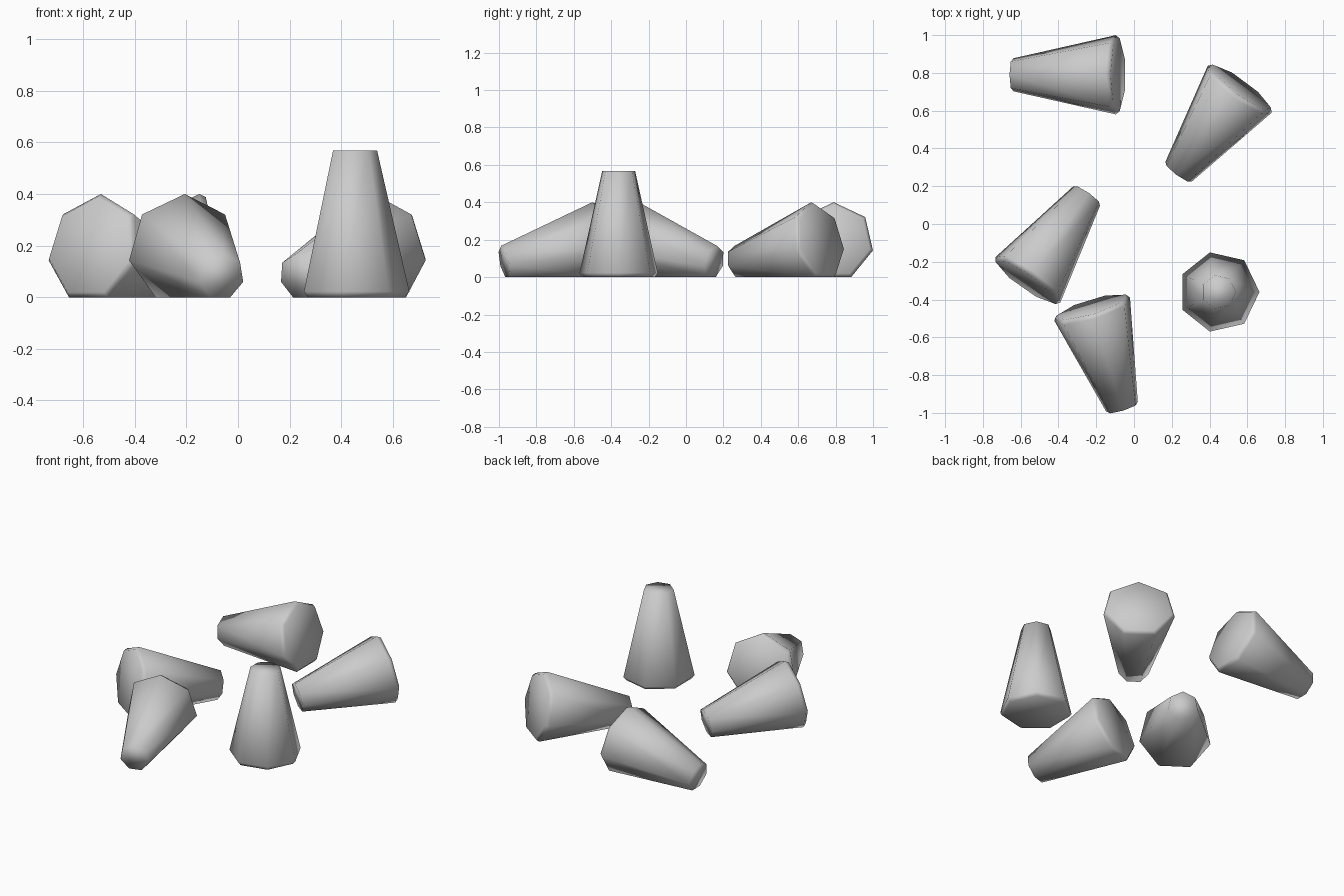
import bpy, bmesh
from math import radians, atan, cos, sin, pi
from mathutils import Matrix, Vector

cube = bpy.data.objects.get("Cube")
if cube:
    bpy.data.objects.remove(cube, do_unlink=True)

SIDES = 7
HEIGHT = 0.568
BASE_R, TOP_R = 0.215, 0.09
# Radius and height of each ring: chamfered foot, then a straight taper
PROFILE = [(0.198, 0.0), (BASE_R, 0.022), (TOP_R, HEIGHT)]
SLOPE = atan((BASE_R - TOP_R) * cos(pi / SIDES) / (HEIGHT - 0.022))

grey = bpy.data.materials.new("plain_grey")
grey.use_nodes = True
colour = (0.6, 0.6, 0.6, 1)
grey.diffuse_color = colour
grey.node_tree.nodes["Principled BSDF"].inputs["Base Color"].default_value = colour


def make_peg(name, centre, rotation):
    """Tapered seven-sided peg, turned, centred in plan and set on the floor."""
    bm = bmesh.new()
    rings = []
    for r, z in PROFILE:
        angles = [2 * pi * i / SIDES for i in range(SIDES)]
        rings.append([bm.verts.new((r * cos(a), r * sin(a), z)) for a in angles])
    for low, high in zip(rings, rings[1:]):
        for i in range(SIDES):
            j = (i + 1) % SIDES
            bm.faces.new((low[i], low[j], high[j], high[i]))
    bm.faces.new(rings[0][::-1])
    bm.faces.new(rings[-1])
    for face in bm.faces:
        face.smooth = True

    bm.transform(rotation)
    lo = Vector([min(v.co[k] for v in bm.verts) for k in range(3)])
    hi = Vector([max(v.co[k] for v in bm.verts) for k in range(3)])
    mid = (lo + hi) / 2
    bm.transform(Matrix.Translation((centre[0] - mid.x, centre[1] - mid.y, -lo.z)))

    mesh = bpy.data.meshes.new(name)
    bm.to_mesh(mesh)
    bm.free()
    mesh.materials.append(grey)
    obj = bpy.data.objects.new(name, mesh)
    bpy.context.scene.collection.objects.link(obj)


# Standing peg
make_peg("standing_peg", (0.46, -0.36), Matrix.Identity(4))

# Fallen pegs, each resting on one flat side
lay_down = Matrix.Rotation(-pi / 2 - SLOPE, 4, 'Y')
fallen = {
    "fallen_peg_back_right": ((-0.354, 0.79), 0),
    "fallen_peg_back_left": ((0.447, 0.534), 53.5),
    "fallen_peg_right": ((-0.457, -0.112), 235),
    "fallen_peg_front": ((-0.201, -0.688), 107),
}
for name, (centre, yaw) in fallen.items():
    make_peg(name, centre, Matrix.Rotation(radians(yaw), 4, 'Z') @ lay_down)
